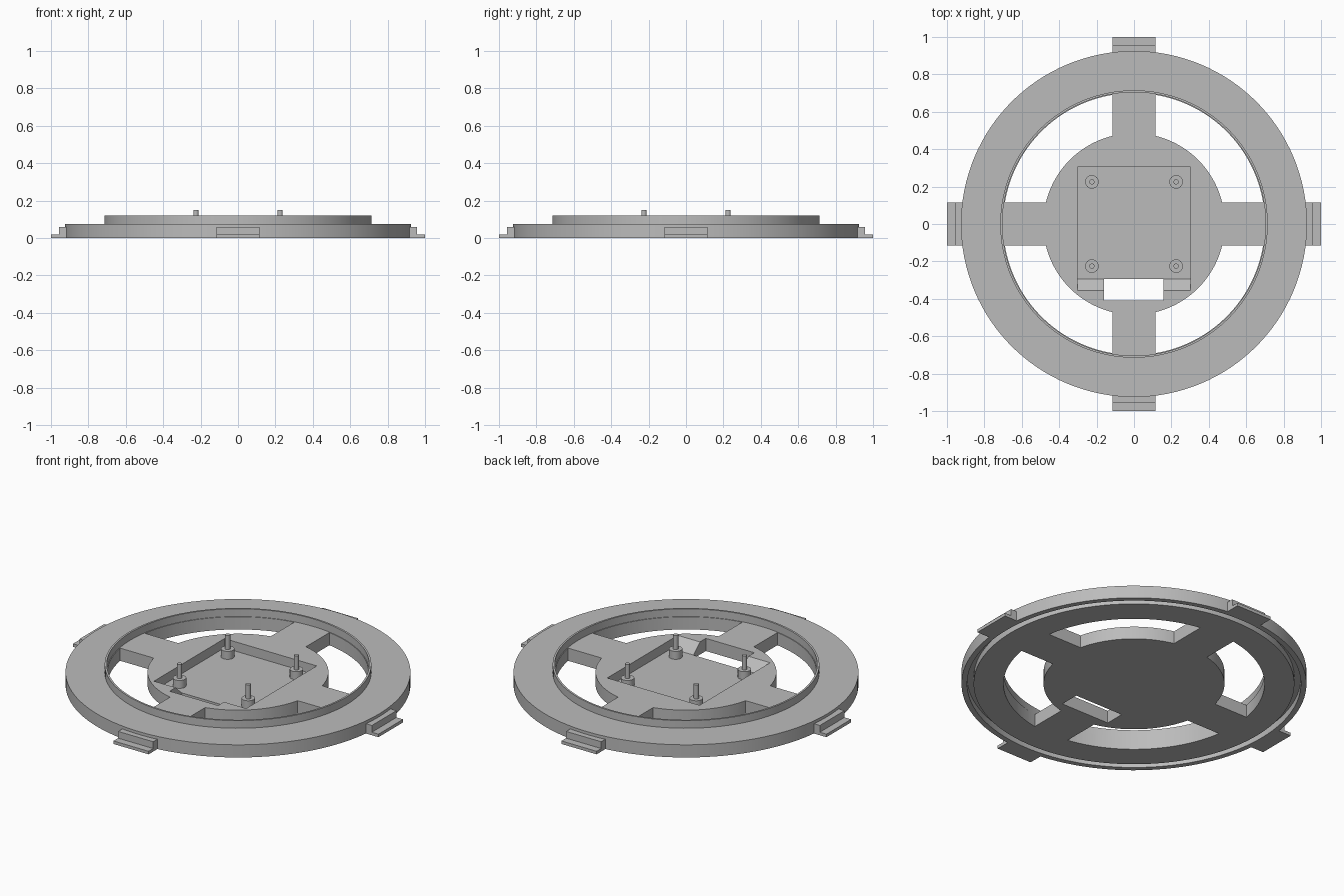
import bpy, bmesh, math
from mathutils import Matrix

if "Cube" in bpy.data.objects:
    bpy.data.objects.remove(bpy.data.objects["Cube"], do_unlink=True)

grey = bpy.data.materials.new("plain grey")
grey.use_nodes = True
grey.diffuse_color = (0.5, 0.5, 0.5, 1)
grey.node_tree.nodes["Principled BSDF"].inputs["Base Color"].default_value = (0.5, 0.5, 0.5, 1)

SEGMENTS = 128
TOP = 0.075      # top of the plate
FLOOR = 0.02     # floor of the pocket
HALF = 0.115     # half width of spokes and tabs


def make_object(name, bm):
    bmesh.ops.recalc_face_normals(bm, faces=bm.faces)
    mesh = bpy.data.meshes.new(name)
    bm.to_mesh(mesh)
    bm.free()
    mesh.materials.append(grey)
    obj = bpy.data.objects.new(name, mesh)
    bpy.context.collection.objects.link(obj)
    return obj


def lathe(name, profile, segments=SEGMENTS):
    """Spin a (radius, z) profile about the z axis."""
    bm = bmesh.new()
    verts = [bm.verts.new((r, 0, z)) for r, z in profile]
    edges = [bm.edges.new(pair) for pair in zip(verts, verts[1:])]
    bmesh.ops.spin(bm, geom=verts + edges, cent=(0, 0, 0), axis=(0, 0, 1),
                   angle=math.tau, steps=segments)
    bmesh.ops.remove_doubles(bm, verts=bm.verts, dist=1e-5)
    return make_object(name, bm)


def prism(name, points, depth):
    """Extrude a closed 3D outline along a vector."""
    bm = bmesh.new()
    face = bm.faces.new([bm.verts.new(p) for p in points])
    new = bmesh.ops.extrude_face_region(bm, geom=[face])["geom"]
    bmesh.ops.translate(bm, vec=depth,
                        verts=[v for v in new if isinstance(v, bmesh.types.BMVert)])
    return make_object(name, bm)


def activate(obj):
    bpy.ops.object.select_all(action='DESELECT')
    obj.select_set(True)
    bpy.context.view_layer.objects.active = obj


def cut(obj, cutter):
    cutter.hide_render = True
    mod = obj.modifiers.new("cut", 'BOOLEAN')
    mod.operation = 'DIFFERENCE'
    mod.solver = 'EXACT'
    mod.object = cutter
    activate(obj)
    bpy.ops.object.modifier_apply(modifier=mod.name)
    bpy.data.objects.remove(cutter, do_unlink=True)


def smooth(obj):
    activate(obj)
    bpy.ops.object.shade_smooth_by_angle(angle=math.radians(30))


def arc(radius, steps=32):
    """Arc between two neighbouring spokes."""
    start = math.asin(HALF / radius)
    span = math.pi / 2 - 2 * start
    return [(radius * math.cos(start + span * i / steps),
             radius * math.sin(start + span * i / steps), -0.1) for i in range(steps + 1)]


# Round plate with raised lip and a groove underneath
plate = lathe("wheel_plate", [
    (0, 0), (0.86, 0), (0.86, 0.04), (0.895, 0.04), (0.895, 0), (0.925, 0),
    (0.925, TOP), (0.715, TOP), (0.715, 0.12), (0.704, 0.12), (0.704, TOP), (0, TOP)])

# Four windows leave the hub and the spokes
for i in range(4):
    window = prism("window_cutter", arc(0.485) + arc(0.70)[::-1], (0, 0, 0.4))
    window.data.transform(Matrix.Rotation(i * math.pi / 2, 4, 'Z'))
    cut(plate, window)

# Square pocket with a ramp on its front side
pocket = prism("pocket_cutter", [
    (-0.302, y, z) for y, z in
    [(-0.295, FLOOR), (0.305, FLOOR), (0.305, 0.1), (-0.382, 0.1)]], (0.604, 0, 0))
cut(plate, pocket)

# Slot through the hub
slot = prism("slot_cutter", [
    (x, y, -0.1) for x, y in
    [(-0.16, -0.41), (0.157, -0.41), (0.157, -0.294), (-0.16, -0.294)]], (0, 0, 0.3))
cut(plate, slot)
smooth(plate)

# Mounting posts with pins
for side, x in (("right", -0.225), ("left", 0.225)):
    for end, y in (("front", -0.225), ("back", 0.225)):
        post = lathe(f"{end}_{side}_post", [
            (0, FLOOR - 0.005), (0.036, FLOOR - 0.005), (0.036, 0.067),
            (0.014, 0.067), (0.014, 0.15), (0, 0.15)], 32)
        post.location = (x, y, 0)
        smooth(post)

# Stepped tabs around the rim
for i, name in enumerate(("left", "back", "right", "front")):
    tab = prism(f"{name}_tab", [
        (x, -HALF, z) for x, z in
        [(0.91, 0), (1, 0), (1, 0.018), (0.957, 0.018), (0.957, 0.058), (0.91, 0.058)]],
        (0, 2 * HALF, 0))
    tab.data.transform(Matrix.Rotation(i * math.pi / 2, 4, 'Z'))
